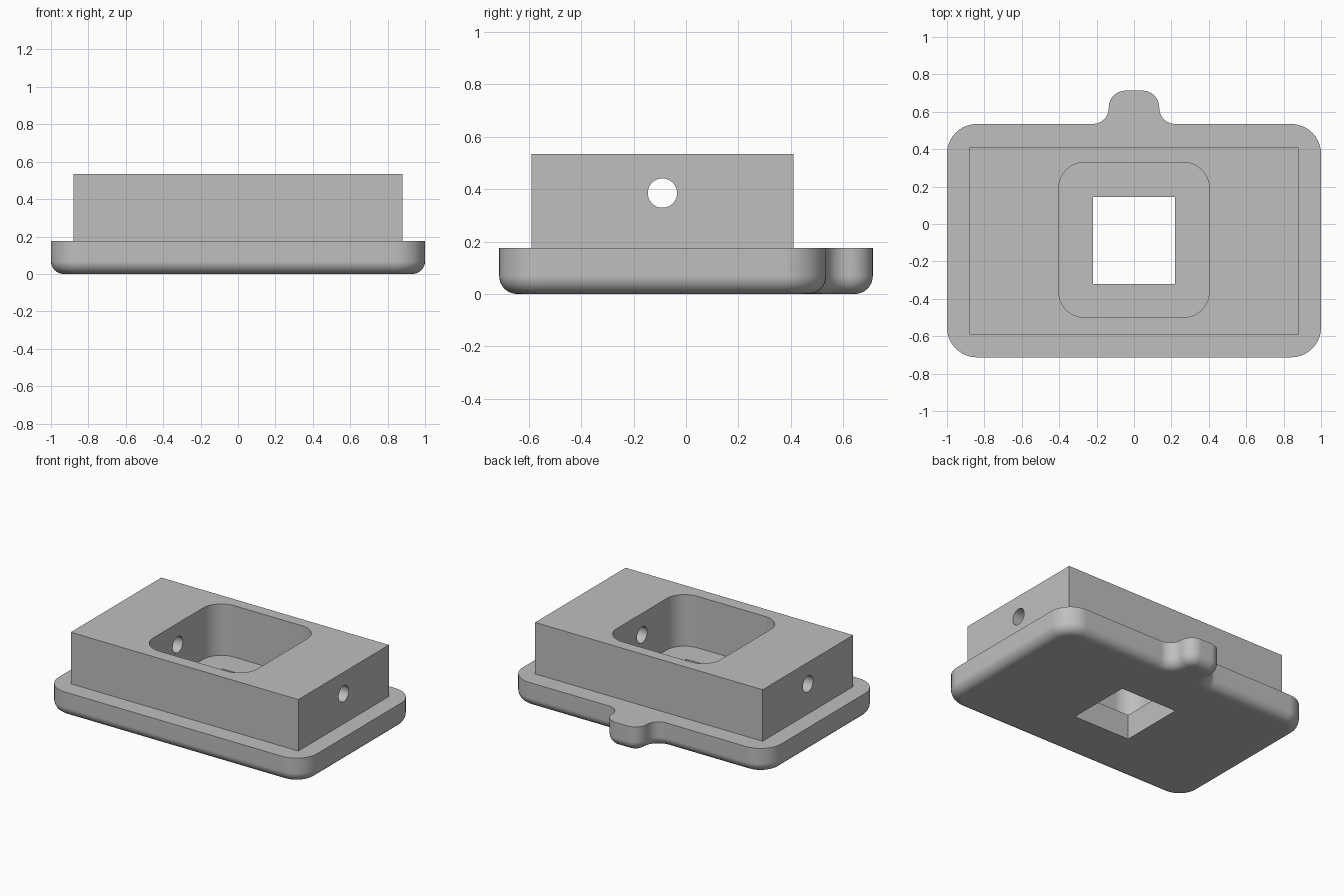
import bpy, bmesh, math

if "Cube" in bpy.data.objects:
    bpy.data.objects.remove(bpy.data.objects["Cube"])

grey = bpy.data.materials.new("plain grey")
grey.diffuse_color = (0.52, 0.52, 0.52, 1)
grey.use_nodes = True
grey.node_tree.nodes["Principled BSDF"].inputs["Base Color"].default_value = grey.diffuse_color


def arc(cx, cy, r, a0, a1, n=10):
    return [(cx + r * math.cos(math.radians(a0 + (a1 - a0) * i / n)),
             cy + r * math.sin(math.radians(a0 + (a1 - a0) * i / n))) for i in range(n + 1)]


def loft(name, rings):
    """Solid through stacked rings of (outline, z), capped at both ends."""
    bm = bmesh.new()
    loops = [[bm.verts.new((x, y, z)) for x, y in pts] for pts, z in rings]
    n = len(loops[0])
    for a, b in zip(loops, loops[1:]):
        for i in range(n):
            bm.faces.new((a[i], a[(i + 1) % n], b[(i + 1) % n], b[i]))
    bm.faces.new(loops[0][::-1])
    bm.faces.new(loops[-1])
    bmesh.ops.recalc_face_normals(bm, faces=bm.faces)
    me = bpy.data.meshes.new(name)
    bm.to_mesh(me)
    bm.free()
    me.materials.append(grey)
    ob = bpy.data.objects.new(name, me)
    bpy.context.collection.objects.link(ob)
    return ob


def box(name, x, y0, y1, z0, z1):
    pts = [(-x, y0), (x, y0), (x, y1), (-x, y1)]
    return loft(name, [(pts, z0), (pts, z1)])


def plate_outline(d):
    """Rounded plate with a filleted rear tab, inset by d."""
    right = (arc(0.84, -0.553, 0.16 - d, -90, 0)
             + arc(0.84, 0.375, 0.16 - d, 0, 90)
             + arc(0.22, 0.62, 0.085 + d, -90, -180)
             + arc(0.045, 0.623, 0.09 - d, 0, 90))
    return right + [(-x, y) for x, y in reversed(right)]


# Base plate with rounded lower edge
R, STEPS, TOP = 0.068, 8, 0.175
rings = []
for i in range(STEPS + 1):
    t = math.pi / 2 * i / STEPS
    rings.append((plate_outline(R * (1 - math.sin(t))), R * (1 - math.cos(t))))
rings.append((plate_outline(0), TOP))
housing = loft("base_plate_and_block", rings)

# Raised block, sunk into the plate so they fuse
block = box("raised_block", 0.88, -0.59, 0.41, 0.1, 0.535)

# Rounded pocket down to the plate top
px, y0, y1, pr = 0.403, -0.5, 0.33, 0.14
pocket_pts = (arc(px - pr, y0 + pr, pr, -90, 0) + arc(px - pr, y1 - pr, pr, 0, 90)
              + arc(pr - px, y1 - pr, pr, 90, 180) + arc(pr - px, y0 + pr, pr, 180, 270))
pocket = loft("pocket_cutter", [(pocket_pts, TOP), (pocket_pts, 0.8)])

# Rectangular opening through the floor
opening = box("opening_cutter", 0.22, -0.32, 0.145, -0.2, 0.4)

# Round cross hole through both side walls
bpy.ops.mesh.primitive_cylinder_add(vertices=40, radius=0.056, depth=3,
                                    location=(0, -0.09, 0.385), rotation=(0, math.pi / 2, 0))
cross_hole = bpy.context.object
cross_hole.name = "cross_hole_cutter"
cross_hole.data.materials.append(grey)

# Fuse and cut, then drop the helpers
helpers = [(block, 'UNION'), (pocket, 'DIFFERENCE'), (opening, 'DIFFERENCE'), (cross_hole, 'DIFFERENCE')]
bpy.ops.object.select_all(action='DESELECT')
bpy.context.view_layer.objects.active = housing
housing.select_set(True)
for helper, op in helpers:
    helper.hide_render = True
    mod = housing.modifiers.new(helper.name, 'BOOLEAN')
    mod.operation, mod.solver, mod.object = op, 'EXACT', helper
    bpy.ops.object.modifier_apply(modifier=mod.name)
for helper, _ in helpers:
    bpy.data.objects.remove(helper)

# Smooth rounded edges, flat large faces
bpy.ops.object.shade_smooth_by_angle(angle=math.radians(30))
weighted = housing.modifiers.new("weighted_normals", 'WEIGHTED_NORMAL')
weighted.keep_sharp = True
